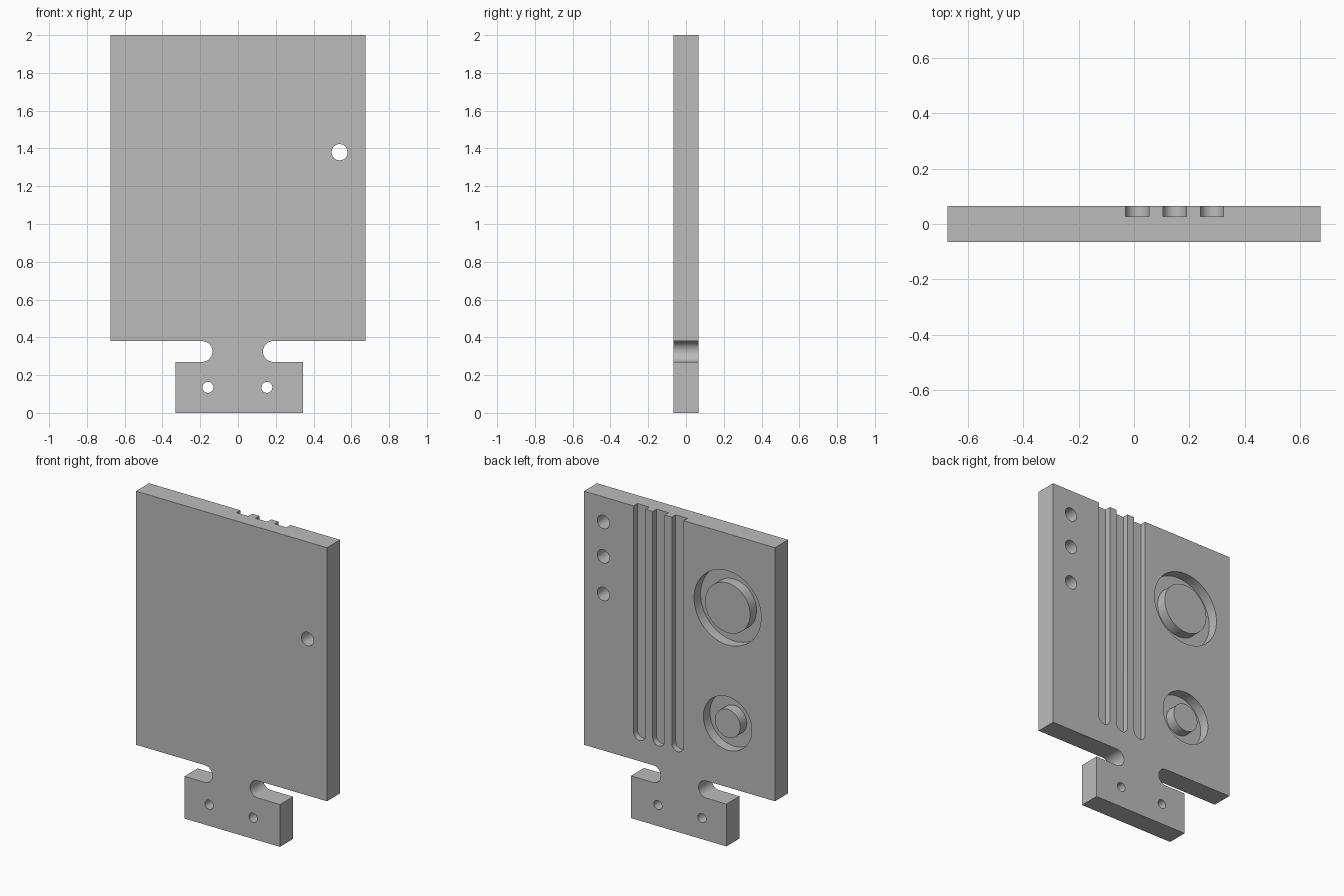
import bpy
import bmesh
from math import sin, cos, pi, radians

if "Cube" in bpy.data.objects:
    bpy.data.objects.remove(bpy.data.objects["Cube"], do_unlink=True)

HALF = 0.066      # half the plate thickness
OVER = 0.02       # how far cutters pass a surface

metal = bpy.data.materials.new("plain_grey")
metal.use_nodes = True
grey = (0.5, 0.5, 0.5, 1)
metal.diffuse_color = grey
metal.node_tree.nodes["Principled BSDF"].inputs["Base Color"].default_value = grey


def arc(x, z, r, start=0, end=360, steps=48):
    """Points on an arc in the xz plane; a full circle is left open."""
    count = steps if end - start == 360 else steps + 1
    angles = [radians(start + (end - start) * i / steps) for i in range(count)]
    return [(x + r * cos(a), z + r * sin(a)) for a in angles]


def prism(name, outline, y0, y1):
    """Extrude an xz outline from y0 to y1."""
    bm = bmesh.new()
    face = bm.faces.new([bm.verts.new((x, y0, z)) for x, z in outline])
    new = bmesh.ops.extrude_face_region(bm, geom=[face])["geom"]
    moved = [v for v in new if isinstance(v, bmesh.types.BMVert)]
    bmesh.ops.translate(bm, verts=moved, vec=(0, y1 - y0, 0))
    bmesh.ops.recalc_face_normals(bm, faces=bm.faces)
    mesh = bpy.data.meshes.new(name)
    bm.to_mesh(mesh)
    bm.free()
    mesh.materials.append(metal)
    obj = bpy.data.objects.new(name, mesh)
    bpy.context.collection.objects.link(obj)
    return obj


def smooth(obj):
    bpy.ops.object.select_all(action="DESELECT")
    obj.select_set(True)
    bpy.context.view_layer.objects.active = obj
    bpy.ops.object.shade_smooth_by_angle(angle=radians(30))


# Plate, neck and mounting tab in one outline
side, top, bottom = 0.675, 2.0, 0.38
tab_left, tab_right, tab_top = 0.343, -0.332, 0.27
slot_z, slot_r = (bottom + tab_top) / 2, (bottom - tab_top) / 2
outline = [(tab_right, 0), (tab_left, 0), (tab_left, tab_top)]
outline += arc(0.187, slot_z, slot_r, 270, 90, 24)
outline += [(side, bottom), (side, top), (-side, top), (-side, bottom)]
outline += arc(-0.19, slot_z, slot_r, 90, -90, 24)
outline += [(tab_right, tab_top)]
plate = prism("plate", outline, -HALF, HALF)


def cut(shape, depth):
    """Cut a shape into the back face to the given depth."""
    cutter = prism("cutter", shape, HALF - depth, HALF + OVER)
    cutter.hide_render = True
    mod = plate.modifiers.new("cut", "BOOLEAN")
    mod.operation = "DIFFERENCE"
    mod.solver = "EXACT"
    mod.object = cutter
    bpy.context.view_layer.objects.active = plate
    bpy.ops.object.modifier_apply(modifier=mod.name)
    bpy.data.objects.remove(cutter, do_unlink=True)


through = 2 * HALF + OVER

# Tab screw holes
for x in (-0.159, 0.153):
    cut(arc(x, 0.135, 0.029, steps=32), through)

# Row of side holes: two blind, the lowest passes through
for z, depth in ((1.84, 0.115), (1.62, 0.115), (1.38, through)):
    cut(arc(0.538, z, 0.043, steps=32), depth)

# Long grooves, open at the top and rounded at the bottom
groove_r = 0.042
for x in (0.012, 0.147, 0.282):
    shape = arc(x, 0.555, groove_r, 180, 360, 24)
    shape += [(x + groove_r, top + OVER), (x - groove_r, top + OVER)]
    cut(shape, 0.039)

# Round pockets, each with a flush central boss
pocket_depth = 0.066
for name, z, outer, inner in (("large_boss", 1.526, 0.237, 0.159),
                              ("small_boss", 0.788, 0.171, 0.09)):
    cut(arc(-0.34, z, outer, steps=64), pocket_depth)
    boss = prism(name, arc(-0.34, z, inner, steps=64), HALF - pocket_depth - 0.01, HALF)
    smooth(boss)

smooth(plate)
